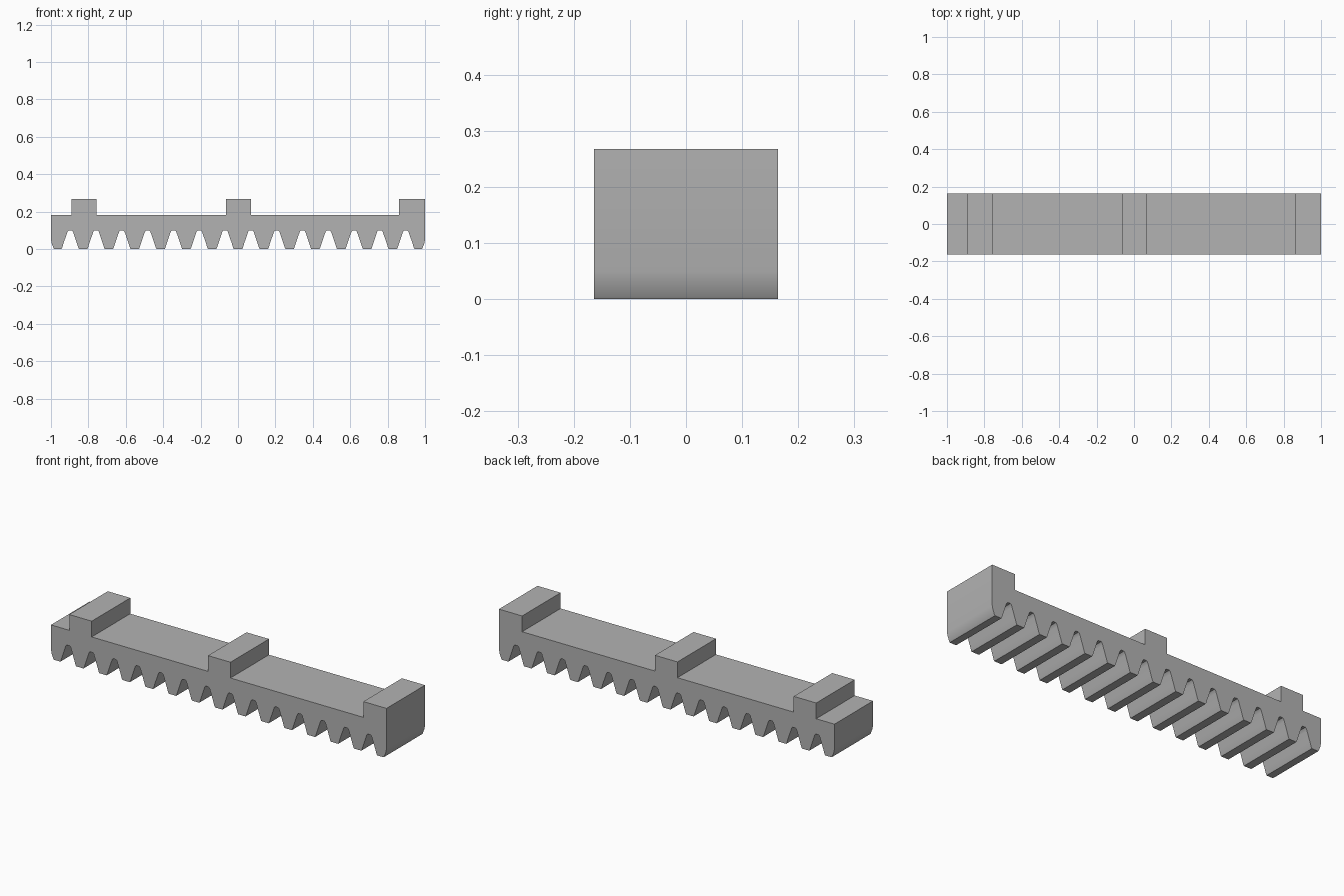
import bpy
import bmesh
import math

cube = bpy.data.objects.get("Cube")
if cube:
    bpy.data.objects.remove(cube, do_unlink=True)

HALF_DEPTH = 0.164
BODY_TOP, BLOCK_TOP = 0.183, 0.268
PITCH, GAPS = 0.138, 14

grey = bpy.data.materials.new("plain grey")
grey.use_nodes = True
colour = (0.45, 0.45, 0.45, 1)
grey.diffuse_color = colour
grey.node_tree.nodes["Principled BSDF"].inputs["Base Color"].default_value = colour

# One gap between teeth: half outline from tooth tip up to the rounded root
half_gap = [(-0.047, 0), (-0.043, 0.008), (-0.035, 0.033), (-0.018, 0.083),
            (-0.014, 0.094), (-0.008, 0.1)]
gap = half_gap + [(-x, z) for x, z in reversed(half_gap)]

# Underside: clipped end tooth, row of gaps, clipped end tooth
outline = [(-1, 0.05), (-0.996, 0.03), (-0.986, 0.004), (-0.983, 0)]
for i in range(GAPS):
    centre = (i - (GAPS - 1) / 2) * PITCH
    outline += [(centre + x, z) for x, z in gap]
outline += [(0.983, 0), (0.986, 0.004), (0.996, 0.03), (1, 0.05)]

# Top side, right to left, stepping over the three raised blocks
outline.append((1, BLOCK_TOP))
outline += [(0.862, BLOCK_TOP), (0.862, BODY_TOP)]
for right, left in ((0.07, -0.064), (-0.757, -0.891)):
    outline += [(right, BODY_TOP), (right, BLOCK_TOP),
                (left, BLOCK_TOP), (left, BODY_TOP)]
outline.append((-1, BODY_TOP))

# Extrude the profile from front to back
bm = bmesh.new()
face = bm.faces.new([bm.verts.new((x, -HALF_DEPTH, z)) for x, z in outline])
result = bmesh.ops.extrude_face_region(bm, geom=[face])
moved = [v for v in result["geom"] if isinstance(v, bmesh.types.BMVert)]
bmesh.ops.translate(bm, vec=(0, 2 * HALF_DEPTH, 0), verts=moved)
bmesh.ops.recalc_face_normals(bm, faces=bm.faces)
mesh = bpy.data.meshes.new("toothed_rack")
bm.to_mesh(mesh)
bm.free()

rack = bpy.data.objects.new("toothed_rack", mesh)
mesh.materials.append(grey)
bpy.context.collection.objects.link(rack)
bpy.context.view_layer.objects.active = rack
rack.select_set(True)
bpy.ops.object.shade_smooth_by_angle(angle=math.radians(30))
